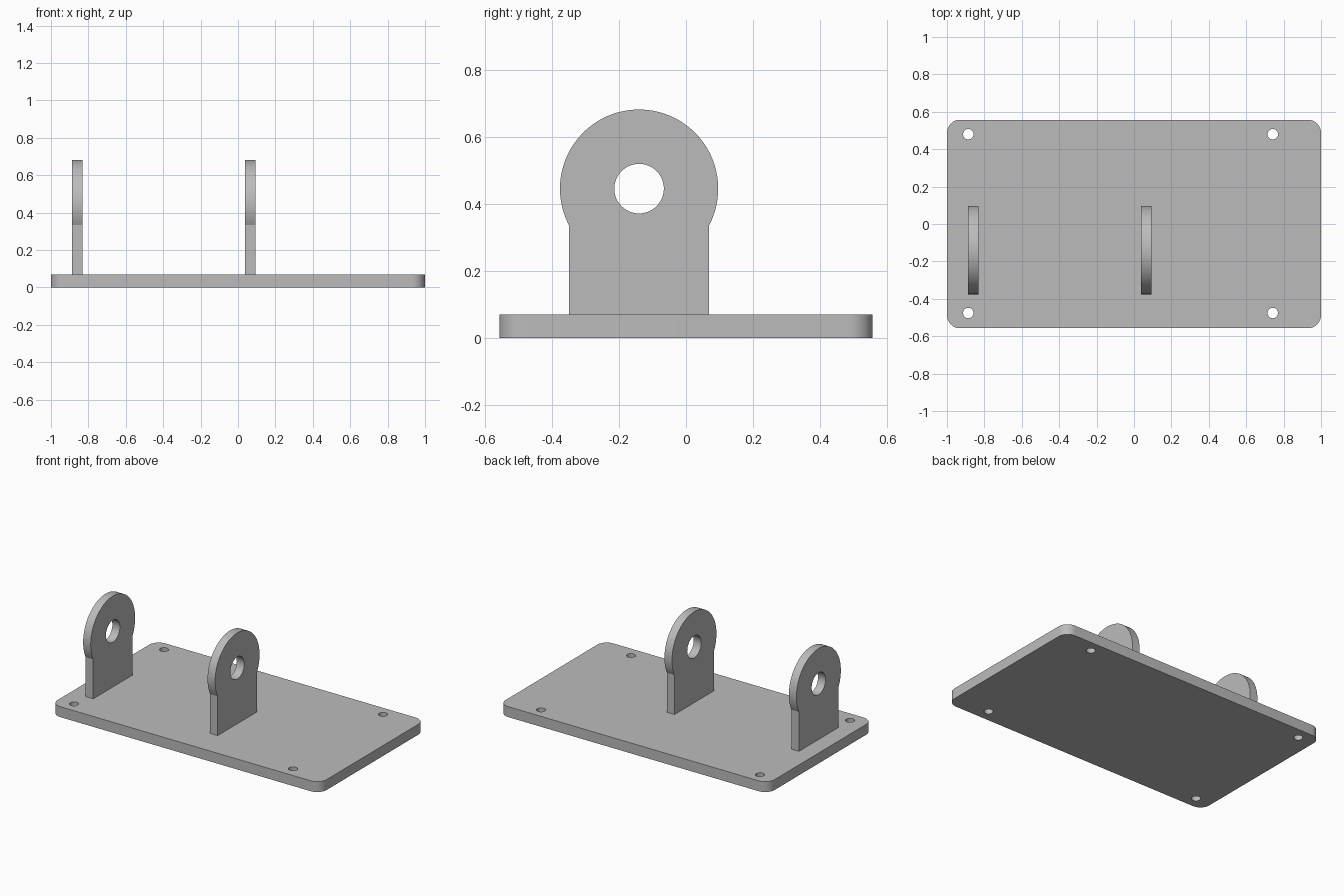
import bpy
import bmesh
from math import sin, cos, pi, asin
from mathutils import Matrix, Vector

cube = bpy.data.objects.get("Cube")
if cube:
    bpy.data.objects.remove(cube, do_unlink=True)

GREY = (0.5, 0.5, 0.5, 1)
metal = bpy.data.materials.new("plain grey")
metal.use_nodes = True
metal.diffuse_color = GREY
metal.node_tree.nodes["Principled BSDF"].inputs["Base Color"].default_value = GREY


def arc(cx, cy, radius, start, end, steps):
    """Points along an arc, both ends included."""
    angles = [start + (end - start) * i / steps for i in range(steps + 1)]
    return [(cx + radius * cos(a), cy + radius * sin(a)) for a in angles]


def circle(cx, cy, radius, steps=48):
    return arc(cx, cy, radius, 0, 2 * pi, steps)[:-1]


def cut_sheet(name, loops, thickness, matrix):
    """Fill an outline with holes, extrude it and place it."""
    bm = bmesh.new()
    for loop in loops:
        verts = [bm.verts.new((x, y, 0)) for x, y in loop]
        for a, b in zip(verts, verts[1:] + verts[:1]):
            bm.edges.new((a, b))
    bmesh.ops.triangle_fill(bm, use_beauty=True, edges=bm.edges[:], normal=(0, 0, 1))
    top = bmesh.ops.extrude_face_region(bm, geom=bm.faces[:], use_keep_orig=True)
    moved = [v for v in top["geom"] if isinstance(v, bmesh.types.BMVert)]
    bmesh.ops.translate(bm, verts=moved, vec=Vector((0, 0, thickness)))
    bmesh.ops.transform(bm, matrix=matrix, verts=bm.verts[:])
    bmesh.ops.recalc_face_normals(bm, faces=bm.faces[:])
    mesh = bpy.data.meshes.new(name)
    bm.to_mesh(mesh)
    bm.free()
    mesh.materials.append(metal)
    obj = bpy.data.objects.new(name, mesh)
    bpy.context.collection.objects.link(obj)
    bpy.ops.object.select_all(action="DESELECT")
    obj.select_set(True)
    bpy.context.view_layer.objects.active = obj
    bpy.ops.object.shade_smooth_by_angle(angle=pi / 7)


# Base plate: rounded rectangle with four screw holes
HALF_X, HALF_Y, THICK, CORNER = 1.0, 0.557, 0.07, 0.07
outline = []
for i, (sx, sy) in enumerate([(1, 1), (-1, 1), (-1, -1), (1, -1)]):
    outline += arc(sx * (HALF_X - CORNER), sy * (HALF_Y - CORNER), CORNER,
                   i * pi / 2, (i + 1) * pi / 2, 12)
holes = [circle(x, y, 0.028, 32) for x in (-0.886, 0.742) for y in (-0.476, 0.48)]
cut_sheet("base_plate", [outline] + holes, THICK, Matrix())

# Upright lugs: straight stem, round head and pin hole, drawn in the y-z plane
MID_Y, HEAD_Z, HEAD_R, STEM = -0.14, 0.445, 0.236, 0.209
dip = asin(-((HEAD_R ** 2 - STEM ** 2) ** 0.5) / HEAD_R)
lug = [(MID_Y - STEM, THICK), (MID_Y + STEM, THICK)]
lug += arc(MID_Y, HEAD_Z, HEAD_R, dip, pi - dip, 72)
pin_hole = circle(MID_Y, HEAD_Z, 0.074)
upright = Matrix(((0, 0, 1, 0), (1, 0, 0, 0), (0, 1, 0, 0), (0, 0, 0, 1)))
for name, x in (("right_lug", -0.888), ("left_lug", 0.037)):
    cut_sheet(name, [lug, pin_hole], 0.056, Matrix.Translation((x, 0, 0)) @ upright)
